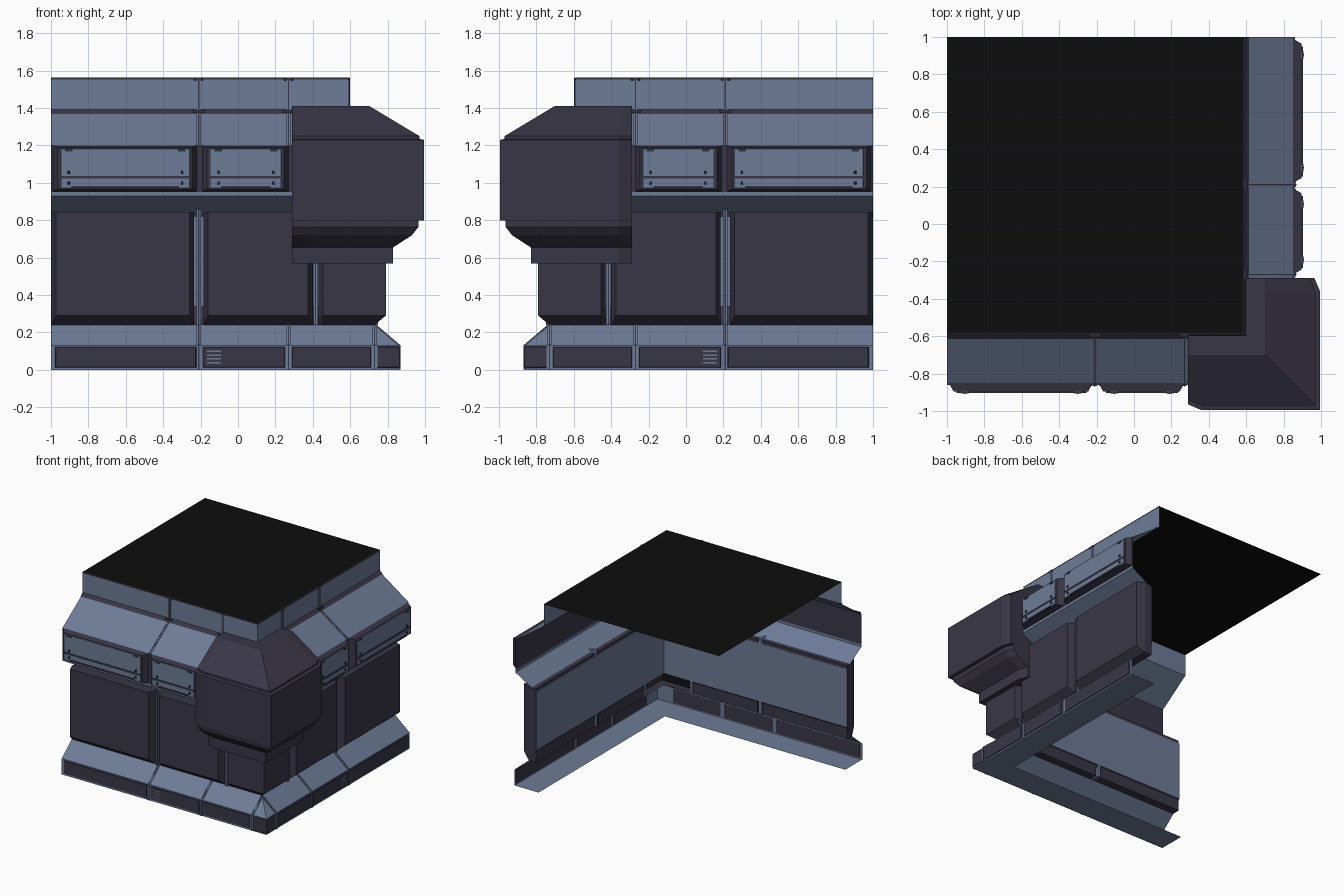
import bpy, bmesh

if "Cube" in bpy.data.objects:
    bpy.data.objects.remove(bpy.data.objects["Cube"])

def material(name, rgb):
    m = bpy.data.materials.new(name)
    m.diffuse_color = (*rgb, 1)
    m.use_nodes = True
    m.node_tree.nodes["Principled BSDF"].inputs["Base Color"].default_value = m.diffuse_color
    return m

LIGHT = material("blue_grey_metal", (0.155, 0.2, 0.31))
DARK = material("dark_violet_grey", (0.042, 0.037, 0.062))
BLACK = material("black_cap", (0.004, 0.004, 0.004))

def make(name, verts, faces, mats=(DARK,), rule=None):
    bm = bmesh.new()
    vs = [bm.verts.new(v) for v in verts]
    for f in faces:
        bm.faces.new([vs[i] for i in f])
    bmesh.ops.recalc_face_normals(bm, faces=bm.faces)
    if rule:
        for f in bm.faces:
            f.material_index = rule(f.calc_center_median())
    me = bpy.data.meshes.new(name)
    bm.to_mesh(me)
    bm.free()
    for m in mats:
        me.materials.append(m)
    ob = bpy.data.objects.new(name, me)
    bpy.context.collection.objects.link(ob)
    return ob

# Wall space is (x along wall, d outward, z): both walls mirror on the diagonal
def front(x, d, z): return (x, -d, z)
def right(x, d, z): return (d, -x, z)

def both(name, verts, faces, mat):
    for side, fn in (("front", front), ("right", right)):
        make(f"{name}_{side}", [fn(*v) for v in verts], faces, (mat,))

def sweep(name, rings, mats=(DARK,), rule=None, caps=False):
    """Run a (d, z) profile along the front wall, round the corner, along the right."""
    n = len(rings[0][1])
    verts = [front(x, d, z) for x, p in rings for d, z in p]
    verts += [(d, -d, z) for d, z in rings[-1][1]]
    verts += [right(x, d, z) for x, p in reversed(rings) for d, z in p]
    count = len(verts) // n
    faces = [(r*n+i, r*n+i+1, r*n+n+i+1, r*n+n+i)
             for r in range(count-1) for i in range(n-1)]
    if caps:
        faces += [tuple(range(n)), tuple(range((count-1)*n, count*n))]
    return make(name, verts, faces, mats, rule)

def panel(name, x0, x1, z0, z1, d0, d1, mat, bx=0.0, bot=0.0, top=0.0):
    """Box on both walls, front face inset by bx / bot / top."""
    v = [(x0, d0, z0), (x1, d0, z0), (x1, d0, z1), (x0, d0, z1),
         (x0+bx, d1, z0+bot), (x1-bx, d1, z0+bot), (x1-bx, d1, z1-top), (x0+bx, d1, z1-top)]
    f = [(0, 1, 2, 3), (4, 5, 6, 7), (0, 1, 5, 4), (1, 2, 6, 5), (2, 3, 7, 6), (3, 0, 4, 7)]
    both(name, v, f, mat)

def rib(name, x, w, prof, out, mat):
    """Narrow strip that follows a profile on both walls."""
    n = len(prof)
    rows = [(x-w, 0), (x-w, out), (x+w, out), (x+w, 0)]
    v = [(xx, d+o, z+o*0.3) for xx, o in rows for d, z in prof]
    f = [(r*n+i, r*n+i+1, r*n+n+i+1, r*n+n+i) for r in range(3) for i in range(n-1)]
    both(name, v, f, mat)

# Wall shell: floor strip, skirt, recessed wall, overhang, roof slope, top band
base = [(0.86, 0.0), (0.86, 0.13), (0.73, 0.24)]
upper = [(0.85, 1.2), (0.59, 1.38), (0.59, 1.56)]
shell = [(0.64, 0.0)] + base + [(0.66, 0.34), (0.66, 0.82), (0.85, 0.93), (0.85, 0.95)] + upper
sweep("wall_shell", [(-1, shell)], (LIGHT, DARK),
      lambda c: 1 if 0.96 < c.z < 1.19 or 0.25 < c.z < 0.33 else 0)

# Black cap
make("top_cap", [(-1, -0.59, 1.56), (0.59, -0.59, 1.56), (0.59, 1, 1.56), (-1, 1, 1.56)],
     [(0, 1, 2, 3)], (BLACK,))
sweep("cap_rim", [(-1, [(0.592, 1.552), (0.592, 1.562), (0.585, 1.562)])])
sweep("roof_seam", [(-1, [(0.615, 1.368), (0.597, 1.385), (0.59, 1.392)])])

# Seam ribs
for i, x in enumerate((-0.21, 0.27)):
    rib(f"upper_rib_{i}", x, 0.012, upper, 0.006, LIGHT)
    rib(f"upper_groove_{i}", x, 0.003, upper, 0.008, DARK)
    panel(f"rib_clip_{i}", x-0.03, x+0.03, 1.37, 1.39, 0.58, 0.605, DARK)
    panel(f"top_clip_{i}", x-0.03, x+0.03, 1.545, 1.56, 0.58, 0.597, DARK, 0.01, 0.005)
for i, x in enumerate((-0.21, 0.27, 0.73)):
    rib(f"base_rib_{i}", x, 0.012, base, 0.006, LIGHT)
    rib(f"base_groove_{i}", x, 0.003, base, 0.008, DARK)
for i, x in enumerate((-0.21, 0.415)):
    panel(f"wall_rib_{i}", x-0.012, x+0.012, 0.24, 0.86, 0.66, 0.745, LIGHT)
    panel(f"wall_groove_{i}", x-0.003, x+0.003, 0.24, 0.86, 0.66, 0.749, DARK)

# Dark skirt plates and vent slits
for i, (a, b) in enumerate(((-0.98, -0.22), (-0.19, 0.255), (0.285, 0.715))):
    panel(f"skirt_plate_{i}", a, b, 0.01, 0.125, 0.855, 0.866, DARK, 0.006, 0.006, 0.006)
sweep("skirt_corner", [(0.745, [(0.86, 0.01), (0.864, 0.015), (0.864, 0.12), (0.86, 0.125)])])
for i in range(4):
    panel(f"vent_slit_{i}", -0.165, -0.09, 0.035+i*0.02, 0.043+i*0.02, 0.86, 0.869, LIGHT)

# Large dark wall panels, the last one wrapping the corner
for i, (a, b) in enumerate(((-0.998, -0.235), (-0.185, 0.4))):
    panel(f"wall_panel_{i}", a, b, 0.24, 0.845, 0.73, 0.79, DARK, 0.025, 0.05, 0.0)
    panel(f"wall_panel_back_{i}", a, b, 0.24, 0.845, 0.665, 0.73, DARK)
inner = [(0.67, 0.24), (0.73, 0.24), (0.73, 0.27), (0.73, 0.84), (0.67, 0.84)]
outer = [(0.67, 0.24), (0.73, 0.24), (0.79, 0.29), (0.79, 0.84), (0.67, 0.84)]
sweep("corner_panel", [(0.43, inner), (0.455, outer)], caps=True)

# Upper boxes: dark frame, light plate, rail, bolts and handles
for i, (a, b) in enumerate(((-0.99, -0.22), (-0.19, 0.27))):
    panel(f"box_frame_{i}", a, b, 0.955, 1.2, 0.85, 0.895, DARK, 0.025, 0.012, 0.012)
    l, r = a+0.04, b-0.035
    panel(f"box_plate_{i}", l, r, 0.972, 1.185, 0.89, 0.899, LIGHT, 0.004, 0.004, 0.004)
    panel(f"box_rail_{i}", l, r, 1.022, 1.036, 0.895, 0.903, DARK)
    panel(f"box_foot_{i}", l+0.06, r-0.06, 0.972, 0.984, 0.895, 0.904, DARK)
    for j, x in enumerate((l+0.045, r-0.045)):
        panel(f"box_handle_{i}{j}", x-0.02, x+0.02, 1.168, 1.18, 0.895, 0.905, DARK)
        for k, z in enumerate((1.0, 1.055)):
            panel(f"box_bolt_{i}{j}{k}", x-0.006, x+0.006, z-0.009, z+0.009,
                  0.895, 0.91, DARK, 0.002, 0.002, 0.002)

# Heavy corner block wrapped round the edge
block = [(0.67, 0.57), (0.83, 0.57), (0.83, 0.655), (0.93, 0.72), (0.965, 0.765),
         (0.965, 0.8), (0.995, 0.8), (0.995, 1.23), (0.97, 1.235), (0.97, 1.25),
         (0.70, 1.412), (0.595, 1.412), (0.595, 1.385), (0.84, 1.2), (0.84, 0.93), (0.67, 0.83)]
ends = [(d-0.03 if d > 0.72 and 0 < i < 10 else d, z) for i, (d, z) in enumerate(block)]
sweep("corner_block", [(0.29, ends), (0.36, block)], caps=True)
